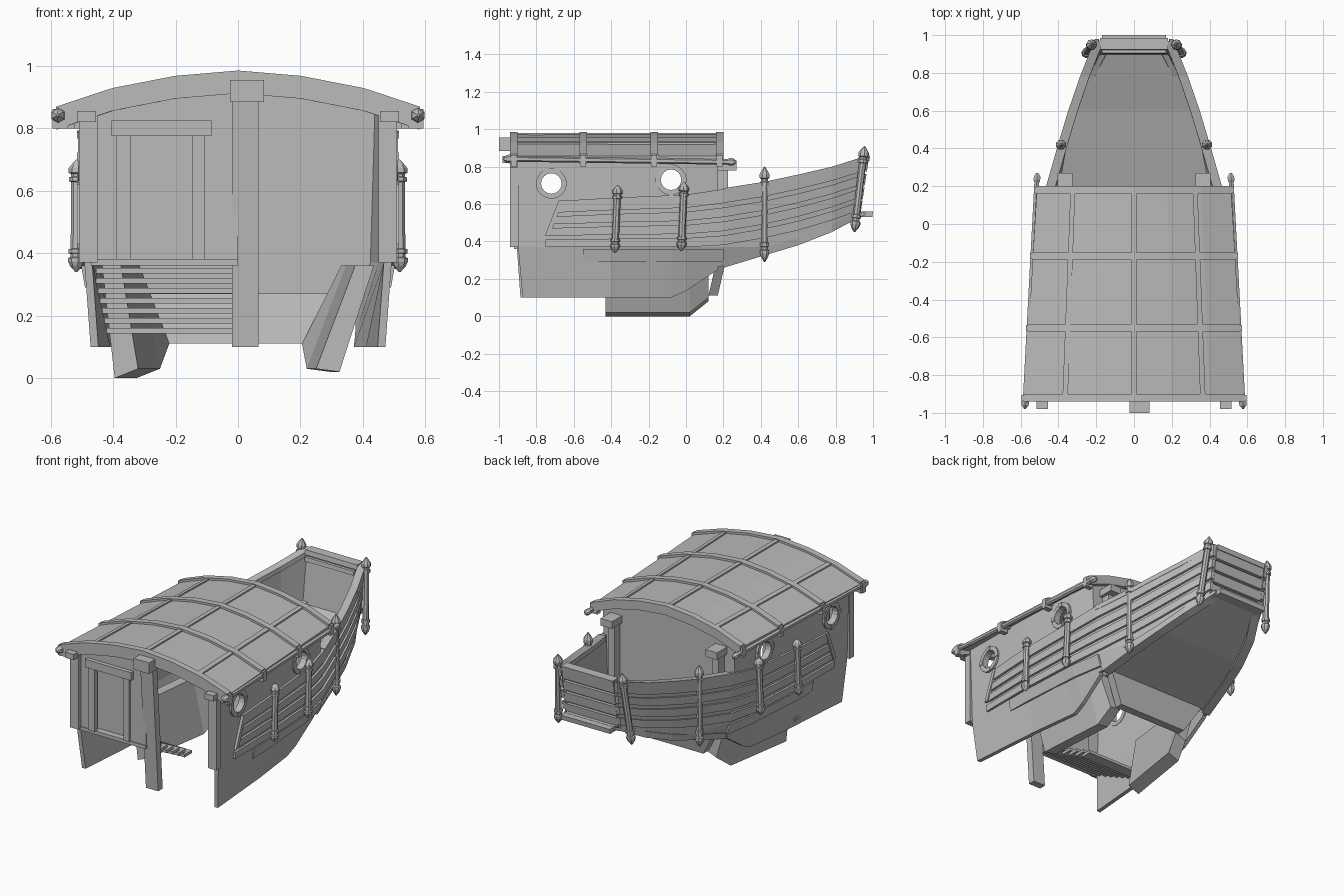
import bpy, bmesh, math
from mathutils import Vector

if "Cube" in bpy.data.objects:
    bpy.data.objects.remove(bpy.data.objects["Cube"])

mat = bpy.data.materials.new("weathered grey")
mat.diffuse_color = (0.5, 0.5, 0.5, 1)
mat.use_nodes = True
mat.node_tree.nodes["Principled BSDF"].inputs["Base Color"].default_value = mat.diffuse_color


def lerp(v, pts):
    """Piecewise linear lookup."""
    if v <= pts[0][0]:
        return pts[0][1]
    for (a, fa), (b, fb) in zip(pts, pts[1:]):
        if v <= b:
            return fa + (fb - fa) * (v - a) / (b - a)
    return pts[-1][1]


def loft(name, loops, closed=False):
    """Solid through equal-length closed loops, capped unless closed."""
    bm = bmesh.new()
    rings = [[bm.verts.new(p) for p in loop] for loop in loops]
    n = len(rings[0])
    pairs = list(zip(rings, rings[1:]))
    if closed:
        pairs.append((rings[-1], rings[0]))
    for a, b in pairs:
        for i in range(n):
            j = (i + 1) % n
            bm.faces.new((a[i], a[j], b[j], b[i]))
    if not closed:
        bm.faces.new(rings[0][::-1])
        bm.faces.new(rings[-1])
    bmesh.ops.recalc_face_normals(bm, faces=bm.faces)
    me = bpy.data.meshes.new(name)
    bm.to_mesh(me)
    bm.free()
    me.materials.append(mat)
    ob = bpy.data.objects.new(name, me)
    bpy.context.collection.objects.link(ob)
    return ob


def box(name, a, b):
    rect = [(a[0], a[1]), (b[0], a[1]), (b[0], b[1]), (a[0], b[1])]
    return loft(name, [[(x, y, z) for x, y in rect] for z in (a[2], b[2])])


def panel(name, pts, y0, y1):
    return loft(name, [[(x, y, z) for x, z in pts] for y in (y0, y1)])


def lathe(name, p0, p1, profile, n=8):
    """Turned part from p0 to p1; profile holds (distance fraction, radius)."""
    p0, p1 = Vector(p0), Vector(p1)
    q = (p1 - p0).to_track_quat('Z', 'Y')
    ang = [2 * math.pi * (i + .5) / n for i in range(n)]
    return loft(name, [[p0.lerp(p1, t) + q @ Vector((r * math.cos(a), r * math.sin(a), 0))
                        for a in ang] for t, r in profile])


# Hull shape: half width, lower inset, and height curves along y
WIDTH = [(-.94, .492), (-.4, .492), (0, .472), (.2, .44), (.42, .376), (.7, .29), (.97, .18)]
INSET = [(-.94, .02), (-.08, .08), (.2, .09), (.97, .06)]
KEEL = [(-.94, .1), (-.08, .1), (.0, .135), (.17, .25)]
BOW = [(.17, .26), (.3, .30), (.6, .39), (.97, .535)]
STRAKE = [(-.75, .37), (.0, .37), (.27, .385), (.6, .46), (.97, .57)]
TOP = [(-.75, .61), (-.6, .625), (0, .65), (.4, .71), (.75, .785), (.97, .855)]


def hx(y, z):
    return lerp(y, WIDTH) + max(z - .37, 0) * .03 - max(.37 - z, 0) / .27 * lerp(y, INSET)


def lean(y, z):
    """Raked front edge of the cabin and leaning bow end."""
    if y <= -.94:
        return (.84 - z) * .09
    return (z - .86) * .15 if y > .96 else 0


def shell(name, ys, rows, thick, off=0.0):
    """Mirrored pair of curved hull strips."""
    out = []
    for s, side in ((1, "right"), (-1, "left")):
        loops = []
        for y in ys:
            zs = [r(y) for r in rows]
            outer = [(s * (hx(y, z) + off), y + lean(y, z), z) for z in zs]
            inner = [(s * (hx(y, z) + off - thick), y + lean(y, z), z) for z in zs]
            loops.append(outer + inner[::-1])
        out.append(loft(f"{name}_{side}", loops))
    return out


# Cabin side walls with round window holes
walls = shell("cabin_wall", [-.94, -.4, -.08, 0, .17],
              [lambda y: lerp(y, KEEL), lambda y: .37, lambda y: .85], .025)
PORTS = [(-.72, .71), (-.08, .73)]
for y, z in PORTS:
    cut = lathe("port_cutter", (-.8, y, z), (.8, y, z), [(0, .06), (1, .06)], 16)
    cut.hide_render = True
    cut.hide_viewport = True
    for w in walls:
        m = w.modifiers.new("port", 'BOOLEAN')
        m.operation, m.object, m.solver = 'DIFFERENCE', cut, 'EXACT'
    for s in (1, -1):
        x = hx(y, z)
        ring = []
        for i in range(16):
            a = math.tau * i / 16
            c, d = math.cos(a), math.sin(a)
            ring.append([(s * (x + o), y + r * c, z + r * d)
                         for r, o in ((.055, -.03), (.055, .01), (.082, .01), (.082, -.03))])
        loft("port_ring", ring, closed=True)
        for c, d in ((1, 0), (-1, 0), (0, 1), (0, -1)):
            box("port_clamp", (s * x, y + .07 * c - .013, z + .07 * d - .013),
                (s * (x + .014), y + .07 * c + .013, z + .07 * d + .013))

# Bow skin, planks, rails and lower strake
bow_ys = [.12, .2, .42, .6, .78, .97]
shell("bow_skin", bow_ys, [lambda y: lerp(y, BOW), lambda y: max(.37, lerp(y, BOW) + .01),
                           lambda y: lerp(y, TOP)], .02)


def strake(f):
    return lambda y: lerp(y, STRAKE) + f * (lerp(y, TOP) - lerp(y, STRAKE))


for i in range(4):
    shell(f"plank_{i + 1}", [-.75 + .022 * i, -.4, 0, .2, .42, .6, .78, .98],
          [strake(i / 4), strake((i + 1) / 4 - .08 * (i < 3))], .022, .014)
shell("top_rail", bow_ys[1:], [lambda y: lerp(y, TOP) - .025, lambda y: lerp(y, TOP) + .005], .05, .016)
shell("bottom_rail", bow_ys[1:], [lambda y: lerp(y, BOW) - .01, lambda y: lerp(y, BOW) + .03], .06, .008)
shell("lower_strake", [-.55, -.4, -.08, 0, .2], [lambda y: .29, lambda y: .36], .02, .012)
for s in (1, -1):
    loft("bulwark_end", [[(s * x, y + d, z) for x, d in ((.5, 0), (.5, .025), (.516, .025), (.516, 0))]
                         for y, z in ((-.755, .43), (-.68, .62))])

# Sloping deck and the slanted bulkhead below it
loops = []
for y in bow_ys[1:-1] + [.96]:
    z = lerp(y, BOW) + .01
    x = hx(y, z) - .01
    loops.append([(-x, y, z), (x, y, z), (x, y, z + .02), (-x, y, z + .02)])
loft("deck", loops)
loft("bulkhead", [[(-x, y, z), (x, y, z), (x, y + .05, z), (-x, y + .05, z)]
                  for x, y, z in ((.24, .12, .11), (.345, .16, .285))])


# Leaning bow transom
def transom(name, x, y0, y1, z0, z1):
    loft(name, [[(-x, y0 + k, z), (x, y0 + k, z), (x, y1 + k, z), (-x, y1 + k, z)]
                for z, k in ((z, (z - .86) * .15) for z in (z0, z1))])


for i in range(4):
    z = .55 + .075 * i
    transom("transom_plank", .18, .955, .98, z, z + .06)
transom("transom_skin", .18, .945, .96, .53, .84)
transom("transom_rail", .18, .925, .985, .83, .86)
transom("transom_sill", .17, .96, 1.045, .53, .56)
transom("inner_rail", .17, .91, .93, .80, .825)

# Bilge boards converging toward the bulkhead
for s, low, rows in ((1, .02, ((-.43, 0, 0, 0), (.02, .03, .03, 0), (.12, .045, .045, .08))),
                     (-1, 0, ((-.43, 0, -.07, 0), (.02, .05, 0, 0), (.12, .06, .03, .08)))):
    loft("bilge_board", [[(s * (.375 - a), y, .36), (s * (.435 - a), y, .36),
                          (s * (.325 - b), y, low + r), (s * (.25 - b), y, .03 + r)] for y, a, b, r in rows])

# Turned posts with bands and pointed ends
POST = [(0, .003), (.05, .02), (.09, .027), (.12, .027), (.13, .02), (.16, .02), (.165, .026), (.2, .026),
        (.205, .019), (.8, .019), (.805, .026), (.84, .026), (.845, .02), (.87, .02), (.88, .028),
        (.92, .028), (.95, .02), (1, .003)]
for lo, hi in (((.518, -.38, .34), (.515, -.365, .70)), ((.503, -.025, .35), (.498, -.01, .715)),
               ((.388, .42, .29), (.386, .42, .80)), ((.255, .90, .45), (.222, .955, .91))):
    for s in (1, -1):
        lathe("turned_post", (s * lo[0], lo[1], lo[2]), (s * hi[0], hi[1], hi[2]), POST)

# Arched roof with ribs, battens and eave poles
ARCH = [(0, .972), (.2, .955), (.4, .916), (.58, .856)]
EAVE = [(-.93, 1), (.2, .885)]


def arch(name, y0, y1, up, down, wide=1.0):
    loops = []
    for y in (y0, y1):
        k = lerp(y, EAVE) * wide
        prof = [(-x, z) for x, z in ARCH[:0:-1]] + ARCH
        loops.append([(x * k, y, z + up) for x, z in prof] + [(x * k, y, z - down) for x, z in prof[::-1]])
    loft(name, loops)


arch("roof", -.92, .2, 0, .03)
for y, down in ((-.92, .06), (-.55, .04), (-.17, .04), (.18, .045)):
    arch("roof_rib", y - .02, y + .02, .013, down, 1.005)
    for s in (1, -1):
        x = .575 * lerp(y, EAVE)
        box("eave_bracket", (s * (x - .03), y - .016, .80), (s * (x + .02), y + .016, .862))
for x0 in (-.365, 0, .365):
    loops = []
    for y in (-.92, .2):
        k = lerp(y, EAVE)
        pts = [(x0 + d, lerp(abs(x0 + d), ARCH)) for d in (-.014, .014)]
        loops.append([(x * k, y, z + .009) for x, z in pts] + [(x * k, y, z - .01) for x, z in pts[::-1]])
    loft("roof_batten", loops)
for s in (1, -1):
    lathe("eave_pole", (s * .578, -.98, .842), (s * .512, .27, .825),
          [(0, .004), (.015, .02), (.03, .024), (.045, .015), (.96, .015), (.97, .02), (.985, .02), (1, .006)], 6)

# Rear cabin wall and posts
panel("rear_wall", [(-.35, .27), (.35, .27), (.43, .37), (.45, .85), (.35, .89), (.18, .925), (0, .945),
                    (-.18, .925), (-.35, .89), (-.45, .85), (-.43, .37)], .145, .17)
for s in (1, -1):
    box("rear_post", (s * .34, .17, .33), (s * .385, .225, .82))
    box("rear_post_block", (s * .325, .17, .78), (s * .405, .27, .825))

# Front: panelled left half with a framed recess, right half open
panel("front_panel_top", [(-.48, .80), (0, .80), (0, .945), (-.2, .925), (-.4, .885), (-.48, .86)], -.915, -.895)
box("front_panel_outer", (-.48, -.915, .37), (-.37, -.895, .81))
box("front_panel_inner", (-.13, -.915, .37), (0, -.895, .81))
box("recessed_door", (-.38, -.88, .37), (-.11, -.865, .81))
box("frame_lintel", (-.405, -.94, .775), (-.085, -.90, .825))
box("frame_jamb_outer", (-.39, -.93, .38), (-.345, -.90, .78))
box("frame_jamb_inner", (-.145, -.93, .38), (-.105, -.90, .78))
box("front_sill", (-.47, -.92, .36), (0, -.87, .382))
loft("center_post", [[(x, y + d, z) for x, d in ((-.02, 0), (.065, 0), (.065, .045), (-.02, .045))]
                     for y, z in ((-.885, .1), (-.945, .945))])
box("center_block", (-.025, -1.0, .885), (.083, -.90, .955))
for s in (1, -1):
    box("corner_post", (s * .45, -.94, .37), (s * .51, -.895, .85))
    box("corner_block", (s * .455, -.98, .82), (s * .515, -.90, .856))

# Stairs leading down inside
for i in range(7):
    y, z = -.86 + .06 * i, .335 - .032 * i
    box("stair_tread", (-.455, y, z), (-.02, y + .07, z + .018))
